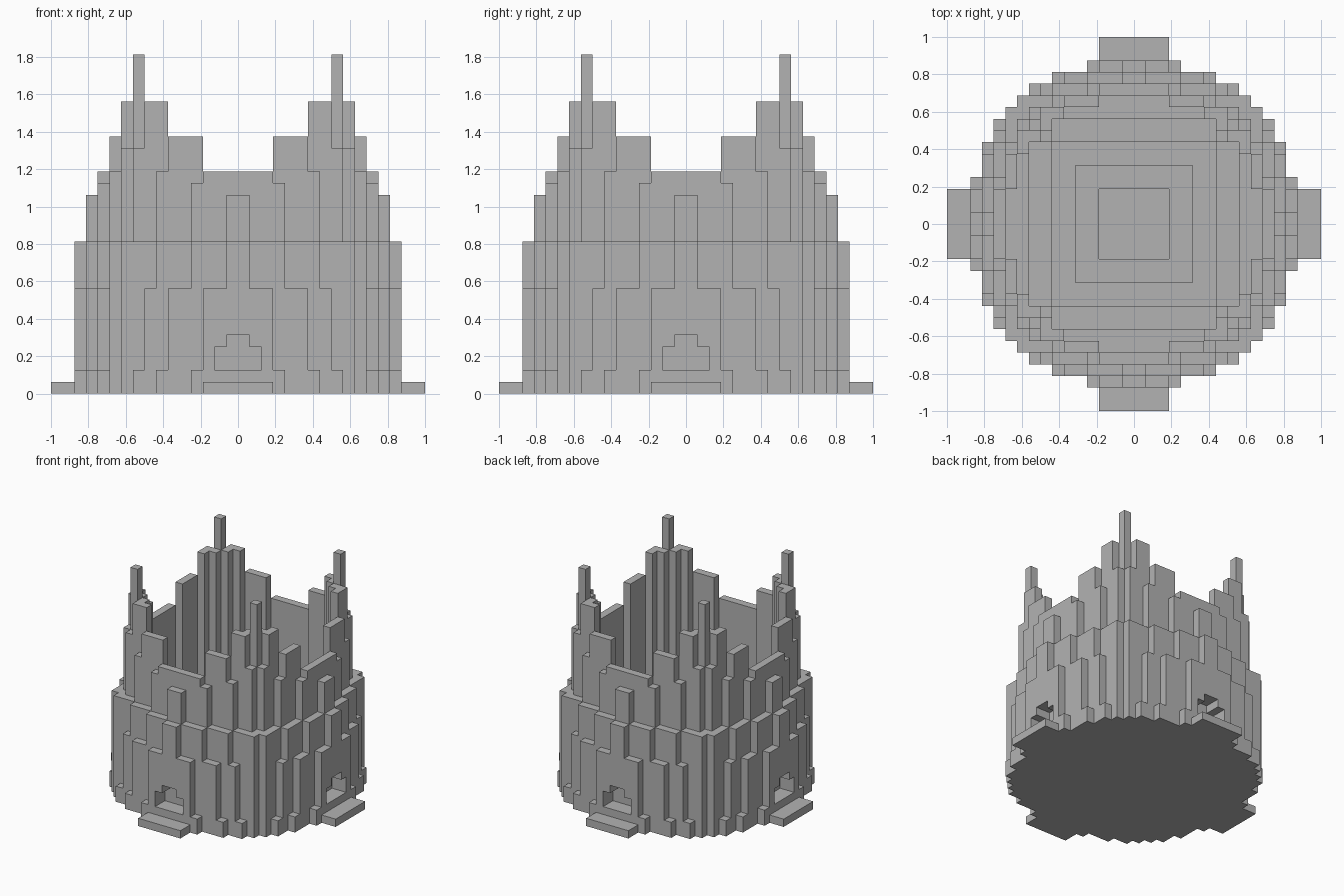
import bpy
import bmesh

U = 1 / 16  # block size

old = bpy.data.objects.get("Cube")
if old:
    bpy.data.objects.remove(old, do_unlink=True)

stone = bpy.data.materials.new("grey_stone")
stone.use_nodes = True
GREY = (0.45, 0.45, 0.45, 1)
stone.diffuse_color = GREY
stone.node_tree.nodes["Principled BSDF"].inputs["Base Color"].default_value = GREY


def copies(box):
    """All distinct mirrored and quarter-turned copies of a box."""
    x0, x1, y0, y1, z0, z1 = box
    found = set()
    for a0, a1 in ((x0, x1), (-x1, -x0)):
        for b0, b1 in ((y0, y1), (-y1, -y0)):
            found.add((a0, a1, b0, b1, z0, z1))
            found.add((b0, b1, a0, a1, z0, z1))
    return sorted(found)


def part(name, *boxes):
    """Block part repeated on all four sides; boxes are x0, x1, y0, y1, z0, z1."""
    bm = bmesh.new()
    for box in boxes:
        for x0, x1, y0, y1, z0, z1 in copies(box):
            verts = bmesh.ops.create_cube(bm, size=1)["verts"]
            for v in verts:
                v.co.x = U * (x1 if v.co.x > 0 else x0)
                v.co.y = U * (y1 if v.co.y > 0 else y0)
                v.co.z = U * (z1 if v.co.z > 0 else z0)
    mesh = bpy.data.meshes.new(name)
    bm.to_mesh(mesh)
    bm.free()
    mesh.materials.append(stone)
    obj = bpy.data.objects.new(name, mesh)
    bpy.context.collection.objects.link(obj)


# Entrances: step, threshold and stepped recess with the buttress above
part("entrance_step", (-3, 3, 14, 16, 0, 1))
part("threshold", (-2, 2, 12, 14, 0, 2))
part("door_jamb", (2, 3, 12, 13, 0, 13), (2, 3, 13, 14, 0, 9))
part("door_arch", (1, 2, 12, 13, 4, 13), (1, 2, 13, 14, 4, 9))
part("door_pillar", (-1, 1, 12, 13, 5, 17), (-1, 1, 13, 14, 5, 13))

# Thin inner wall, rising from the gates to the corners
part("gate_wall", (-3, 3, 11, 12, 0, 19))
part("shoulder_wall", (3, 6, 10, 11, 0, 22))
part("tower_wall", (6, 8, 9, 10, 0, 25), (7, 8, 8, 9, 0, 25))
part("spire", (8, 9, 8, 9, 0, 29))

# Raised buttresses standing on the main ledge
part("shoulder_buttress", (3, 4, 11, 12, 0, 18), (6, 7, 10, 11, 0, 19))
part("spire_buttress", (8, 9, 9, 10, 0, 21))

# Outer wall up to the main ledge
part("outer_wall", (3, 4, 12, 13, 0, 13), (4, 7, 11, 12, 0, 13),
     (7, 10, 10, 11, 0, 13), (9, 10, 9, 10, 0, 13))
part("middle_buttress", (4, 6, 12, 13, 0, 9), (7, 8, 11, 12, 0, 9))
part("base_footing", (3, 4, 13, 14, 0, 2), (6, 7, 12, 13, 0, 2),
     (8, 9, 11, 12, 0, 2))

# Courtyard stepping down to the middle
part("courtyard_floor", (-3, 3, -3, 3, 0, 1))
for level, edge in enumerate((3, 5), start=2):
    part(f"courtyard_step_{level}", (-edge - 2, edge + 2, edge, edge + 2, 0, level))
part("courtyard_upper_step", (-7, 7, 7, 9, 0, 4))
part("courtyard_ledge", (-6, 6, 9, 10, 0, 5), (-3, 3, 10, 11, 0, 5),
     (7, 8, 7, 8, 0, 5))
